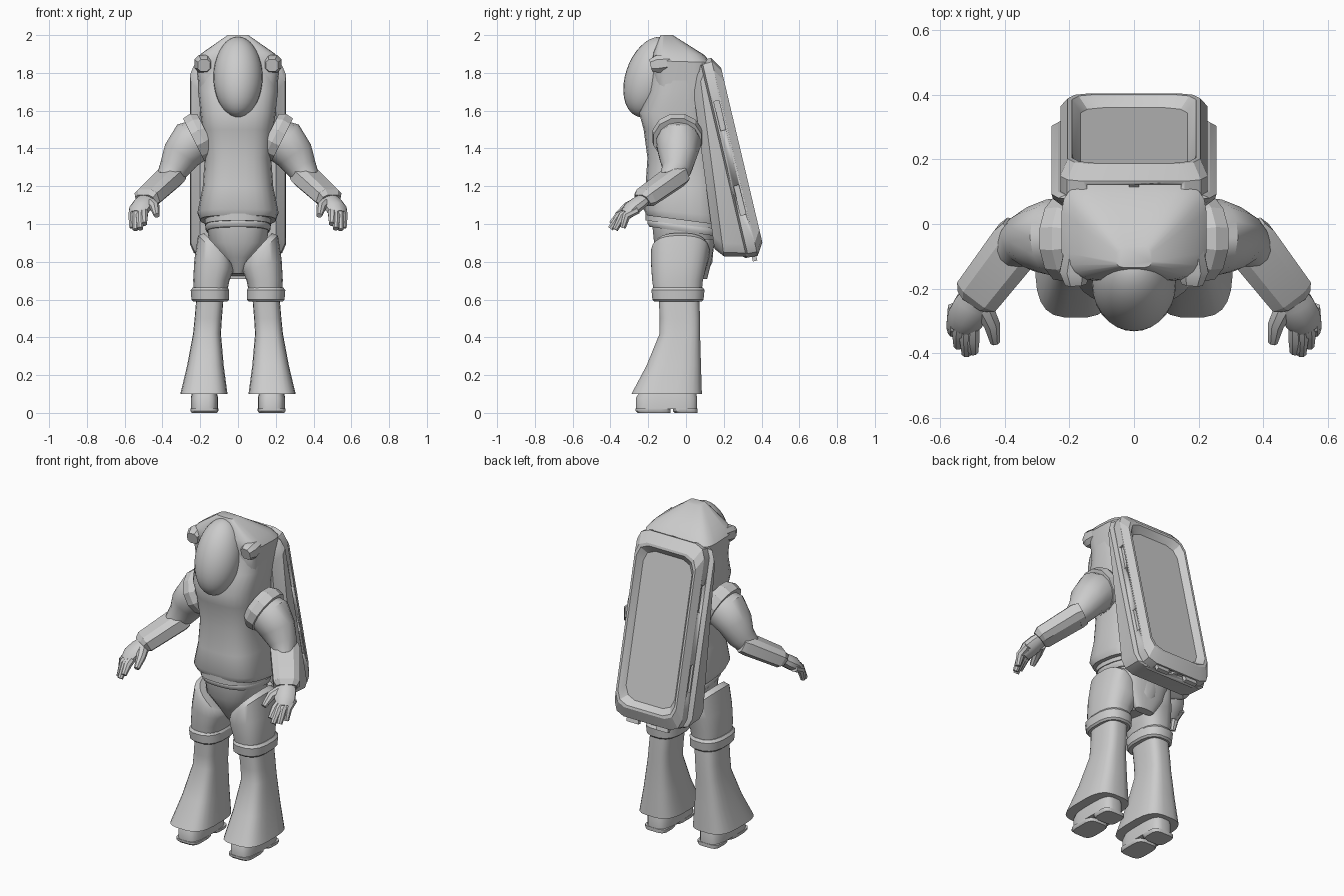
import bpy, bmesh, math
from mathutils import Vector

old = bpy.data.objects.get("Cube")
if old:
    bpy.data.objects.remove(old, do_unlink=True)

grey = bpy.data.materials.new("suit_grey")
grey.use_nodes = True
COLOUR = (0.6, 0.6, 0.6, 1)
grey.diffuse_color = COLOUR
grey.node_tree.nodes["Principled BSDF"].inputs["Base Color"].default_value = COLOUR


def finish(name, bm, mirror=False, angle=40):
    bmesh.ops.recalc_face_normals(bm, faces=bm.faces)
    mesh = bpy.data.meshes.new(name)
    bm.to_mesh(mesh)
    bm.free()
    mesh.materials.append(grey)
    ob = bpy.data.objects.new(name, mesh)
    bpy.context.collection.objects.link(ob)
    bpy.ops.object.select_all(action="DESELECT")
    ob.select_set(True)
    bpy.context.view_layer.objects.active = ob
    bpy.ops.object.shade_smooth_by_angle(angle=math.radians(angle))
    if mirror:
        ob.modifiers.new("mirror", "MIRROR")
    return ob


def skin(name, rings, mirror=False, angle=40):
    """Join rings of equal length into a capped solid."""
    bm = bmesh.new()
    loops = [[bm.verts.new(p) for p in ring] for ring in rings]
    n = len(loops[0])
    for a, b in zip(loops, loops[1:]):
        for i in range(n):
            j = (i + 1) % n
            bm.faces.new((a[i], a[j], b[j], b[i]))
    bm.faces.new(loops[0])
    bm.faces.new(loops[-1])
    return finish(name, bm, mirror, angle)


def oval(sides, power):
    """Unit superellipse: power 2 is round, higher is boxier."""
    out = []
    for i in range(sides):
        t = 2 * math.pi * (i + 0.5) / sides
        c, s = math.cos(t), math.sin(t)
        out.append((math.copysign(abs(c) ** (2 / power), c),
                    math.copysign(abs(s) ** (2 / power), s)))
    return out


def stack(name, rows, power=2.6, sides=24, mirror=False, angle=40):
    """Rows going up: z, x0, x1, y0, y1, then optional slopes along x and y."""
    rings = []
    for z, x0, x1, y0, y1, *slope in rows:
        sx, sy = slope or (0, 0)
        rx, ry = (x1 - x0) / 2, (y1 - y0) / 2
        rings.append([((x0 + x1) / 2 + u * rx, (y0 + y1) / 2 + v * ry,
                       z + sx * u * rx + sy * v * ry) for u, v in oval(sides, power)])
    return skin(name, rings, mirror, angle)


def body(name, rows, **kw):
    """Symmetric stack: z, half width, y0, y1, optional slope along y."""
    return stack(name, [(z, -w, w, y0, y1, 0, s[0] if s else 0)
                        for z, w, y0, y1, *s in rows], **kw)


def limb(name, points, radii, flat=1.0, power=2, sides=14, angle=40):
    """Mirrored tube along a path; flat squashes it vertically."""
    pts = [Vector(p) for p in points]
    rings = []
    for i, p in enumerate(pts):
        d = (pts[min(i + 1, len(pts) - 1)] - pts[max(i - 1, 0)]).normalized()
        side = d.cross(Vector((0, 0, 1))).normalized()
        up = side.cross(d)
        rings.append([p + side * u * radii[i] + up * v * radii[i] * flat
                      for u, v in oval(sides, power)])
    return skin(name, rings, True, angle)


# Torso, and the boxy hood that slopes back to the pack
body("torso", [
    (1.02, 0.2, -0.21, 0.185, -0.13), (1.06, 0.215, -0.225, 0.185, -0.09),
    (1.2, 0.187, -0.215, 0.175), (1.35, 0.177, -0.205, 0.165),
    (1.5, 0.19, -0.225, 0.15), (1.59, 0.2, -0.25, 0.14),
    (1.7, 0.212, -0.2, 0.13), (1.84, 0.215, -0.18, 0.11)], power=2.9, sides=28)
body("hood", [
    (1.62, 0.195, -0.16, 0.14), (1.75, 0.212, -0.17, 0.135), (1.86, 0.225, -0.178, 0.13, -0.03),
    (1.9, 0.195, -0.175, 0.1, -0.05), (2.0, 0.055, -0.135, -0.07)], power=4.5, angle=35)

# Egg shaped visor, leaning forward at the bottom
bm = bmesh.new()
bmesh.ops.create_uvsphere(bm, u_segments=28, v_segments=18, radius=1)
for v in bm.verts:
    x, y, z = v.co
    v.co = (x * 0.13, y * 0.14 - 0.185 + z * 0.045, 1.778 + z * 0.213)
finish("visor", bm)

# Collar pods beside the visor
limb("collar_pods", [(0.18, -0.185, 1.84), (0.183, -0.15, 1.848), (0.17, 0.0, 1.86)],
     [0.035, 0.05, 0.03], power=2.6, sides=8)

# Belt, pelvis and rear flap
body("belt_upper", [(0.995, 0.175, -0.215, 0.18, -0.12), (1.04, 0.175, -0.215, 0.18, -0.12)])
body("belt_lower", [(0.96, 0.165, -0.195, 0.17, -0.14), (0.975, 0.172, -0.205, 0.175, -0.14),
                    (0.99, 0.172, -0.205, 0.175, -0.14), (1.01, 0.16, -0.195, 0.17, -0.14)])
body("pelvis", [(0.73, 0.035, -0.08, 0.1, -0.1), (0.81, 0.09, -0.13, 0.14, -0.1),
                (0.9, 0.155, -0.17, 0.15), (1.0, 0.165, -0.18, 0.15)])
body("rear_flap", [(0.71, 0.06, 0.06, 0.112), (0.8, 0.12, 0.05, 0.135),
                   (0.92, 0.155, 0.04, 0.155)])

# Legs
stack("thighs", [
    (0.6, 0.065, 0.23, -0.165, 0.08), (0.7, 0.045, 0.238, -0.18, 0.09),
    (0.78, 0.025, 0.232, -0.185, 0.11, 0.3, 0), (0.85, 0.025, 0.212, -0.185, 0.125, 0.95, 0),
    (0.87, 0.03, 0.18, -0.17, 0.115, 1.1, 0)], mirror=True)
stack("knee_bands", [
    (0.59, 0.055, 0.238, -0.17, 0.085), (0.6, 0.045, 0.248, -0.18, 0.095),
    (0.65, 0.045, 0.252, -0.185, 0.1), (0.665, 0.055, 0.24, -0.175, 0.09)],
    mirror=True, sides=16, angle=30)
stack("shins", [
    (0.1, 0.055, 0.306, -0.29, 0.085), (0.25, 0.075, 0.27, -0.21, 0.08),
    (0.42, 0.09, 0.238, -0.14, 0.075), (0.5, 0.085, 0.23, -0.14, 0.075),
    (0.62, 0.075, 0.22, -0.145, 0.07)], power=3.2, mirror=True)
stack("boots", [(0.02, 0.105, 0.25, -0.265, 0.06), (0.08, 0.105, 0.25, -0.265, 0.06),
                (0.12, 0.115, 0.24, -0.24, 0.05)], power=3.5, mirror=True)
for name, y0, y1 in (("toe_soles", -0.268, -0.08), ("heel_soles", -0.07, 0.062)):
    stack(name, [(0, 0.11, 0.245, y0 + 0.01, y1), (0.01, 0.103, 0.252, y0, y1),
                 (0.022, 0.103, 0.252, y0, y1)], power=4, sides=16, mirror=True)

# Arms
limb("shoulder_cuffs", [(0.165, -0.045, 1.48), (0.195, -0.045, 1.465), (0.235, -0.045, 1.445)],
     [0.12, 0.137, 0.131], sides=12, angle=25)
limb("upper_arms", [(0.16, -0.04, 1.47), (0.25, -0.04, 1.43), (0.3, -0.045, 1.365),
                    (0.34, -0.05, 1.29), (0.375, -0.08, 1.235)],
     [0.1, 0.12, 0.103, 0.08, 0.062])
limb("forearms", [(0.34, -0.035, 1.265), (0.36, -0.06, 1.25), (0.48, -0.215, 1.14),
                  (0.49, -0.23, 1.125)],
     [0.078, 0.086, 0.078, 0.06], flat=0.68, power=3, sides=8, angle=25)

# Gloves
limb("palms", [(0.48, -0.21, 1.14), (0.5, -0.25, 1.11), (0.52, -0.29, 1.08),
               (0.533, -0.318, 1.05)], [0.045, 0.058, 0.06, 0.045], flat=0.68, sides=10)
for name, x, y, tip in (("index", 0.497, -0.325, (0.497, -0.395, 1.0)),
                        ("middle", 0.515, -0.318, (0.518, -0.4, 0.975)),
                        ("ring", 0.537, -0.305, (0.543, -0.375, 0.97)),
                        ("little", 0.555, -0.285, (0.56, -0.335, 0.98))):
    knuckle = (x + 0.003, y - 0.03, 1.045)
    limb(name + "_fingers", [(x, y + 0.03, 1.075), knuckle, tip],
         [0.022, 0.024, 0.016], sides=8)
limb("thumbs", [(0.47, -0.25, 1.11), (0.44, -0.31, 1.09), (0.43, -0.365, 1.045)],
     [0.034, 0.027, 0.016], sides=8)

# Tilted backpack built from chamfered outlines stacked along its normal
CENTRE = Vector((0, 0.295, 1.365))
UP = Vector((0, -0.23, 0.973)).normalized()
OUT = Vector((0, 0.973, 0.23)).normalized()


def pack_point(x, u, d):
    return CENTRE + Vector((x, 0, 0)) + UP * u + OUT * d


def outline(w, h, d, c=0.07, lean=0):
    corners = ((w, h - c), (w - c * 0.3, h - c * 0.3), (w - c, h))
    quads = [corners, [(-x, u) for x, u in corners[::-1]],
             [(-x, -u) for x, u in corners], [(x, -u) for x, u in corners[::-1]]]
    return [pack_point(x, u, d + lean * u) for q in quads for x, u in q]


skin("pack_body", [outline(0.2, 0.45, -0.21, lean=0.1), outline(0.25, 0.5, -0.165, lean=0.1),
                   outline(0.255, 0.53, -0.1), outline(0.235, 0.535, -0.09)], angle=25)
shell = skin("pack_shell", [
    outline(0.228, 0.535, -0.11), outline(0.228, 0.538, -0.04), outline(0.205, 0.475, 0.0),
    outline(0.192, 0.46, 0.0), outline(0.165, 0.43, -0.035)], angle=25)

# Recessed grips along the sides and ends of the shell
bm = bmesh.new()


def block(x, u, d, sx, su, sd):
    v = [bm.verts.new(pack_point(x + i * sx, u + j * su, d + k * sd))
         for i in (-1, 1) for j in (-1, 1) for k in (-1, 1)]
    for f in ((0, 1, 3, 2), (4, 6, 7, 5), (0, 4, 5, 1), (2, 3, 7, 6), (0, 2, 6, 4), (1, 5, 7, 3)):
        bm.faces.new([v[i] for i in f])


for s in (-1, 1):
    for u in (-0.23, 0.23):
        block(s * 0.235, u, -0.065, 0.02, 0.08, 0.014)
    for end in (-1, 1):
        block(s * 0.08, end * 0.54, -0.065, 0.065, 0.02, 0.014)
grips = finish("grip_cutters", bm)
grips.hide_render = True
grips.hide_set(True)
cut = shell.modifiers.new("grips", "BOOLEAN")
cut.object = grips
cut.solver = "EXACT"

# Latches under the pack
bm = bmesh.new()
for s in (-1, 1):
    block(s * 0.1, -0.54, -0.06, 0.04, 0.022, 0.012)
finish("pack_latches", bm)
